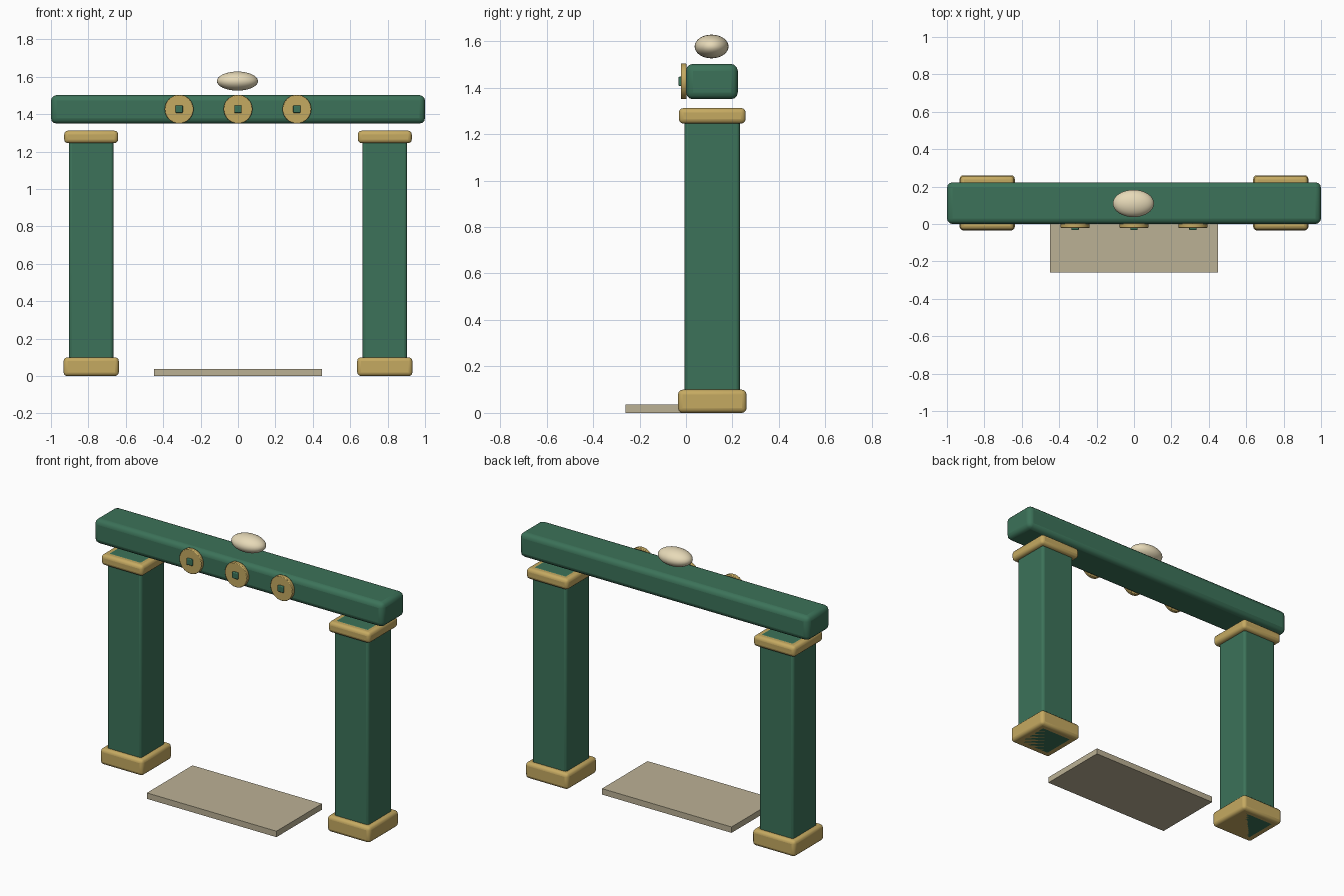
import bpy
from math import radians, pi

if "Cube" in bpy.data.objects:
    bpy.data.objects.remove(bpy.data.objects["Cube"])


def material(name, rgb):
    m = bpy.data.materials.new(name)
    m.diffuse_color = (*rgb, 1)
    m.use_nodes = True
    m.node_tree.nodes["Principled BSDF"].inputs["Base Color"].default_value = m.diffuse_color
    return m


GREEN = material("green", (0.045, 0.17, 0.10))
GOLD = material("gold", (0.56, 0.40, 0.12))
CREAM = material("cream", (0.80, 0.70, 0.48))
STONE = material("stone", (0.50, 0.44, 0.30))


def finish(ob, name, mat, bevel=0, segments=3):
    ob.name = name
    ob.data.materials.append(mat)
    bpy.ops.object.transform_apply(location=False, rotation=True, scale=True)
    if bevel:
        b = ob.modifiers.new("bevel", 'BEVEL')
        b.width = bevel
        b.segments = segments
        b.limit_method = 'ANGLE'
        b.angle_limit = radians(40)
    bpy.ops.object.shade_smooth_by_angle(angle=radians(35))
    return ob


def box(name, x, y, z, mat, bevel=0):
    """Box from (min, max) ranges on each axis."""
    ranges = (x, y, z)
    bpy.ops.mesh.primitive_cube_add(size=1, location=[(a + b) / 2 for a, b in ranges])
    ob = bpy.context.object
    ob.scale = [b - a for a, b in ranges]
    return finish(ob, name, mat, bevel)


def around(c, w):
    return (c - w / 2, c + w / 2)


# Pillars with bases and capitals
CY = 0.113
for side, s in (("left", -1), ("right", 1)):
    cx = s * 0.785
    box(side + "_pillar", around(cx, 0.237), around(CY, 0.237), (0, 1.313), GREEN, 0.015)
    box(side + "_base", around(cx, 0.295), around(CY, 0.295), (0, 0.10), GOLD, 0.02)
    box(side + "_capital", around(cx, 0.288), around(CY, 0.288), (1.245, 1.312), GOLD, 0.02)

# Cross beam
box("beam", (-1, 1), (0, 0.223), (1.35, 1.502), GREEN, 0.03)

# Round medallions with square studs on the beam front
for i, x in enumerate((-0.315, 0, 0.315)):
    bpy.ops.mesh.primitive_cylinder_add(vertices=32, radius=0.077, depth=0.024,
                                        location=(x, -0.01, 1.427), rotation=(pi / 2, 0, 0))
    finish(bpy.context.object, f"medallion_{i + 1}", GOLD, 0.004, 2)
    box(f"stud_{i + 1}", around(x, 0.04), (-0.033, 0.0), around(1.427, 0.04), GREEN, 0.005)

# Oval finial floating above the beam
bpy.ops.mesh.primitive_uv_sphere_add(segments=32, ring_count=16, radius=1, location=(-0.003, 0.11, 1.577))
bpy.context.object.scale = (0.11, 0.073, 0.051)
finish(bpy.context.object, "finial", CREAM)

# Threshold slab
box("threshold", (-0.448, 0.448), (-0.26, 0.19), (0, 0.037), STONE)
